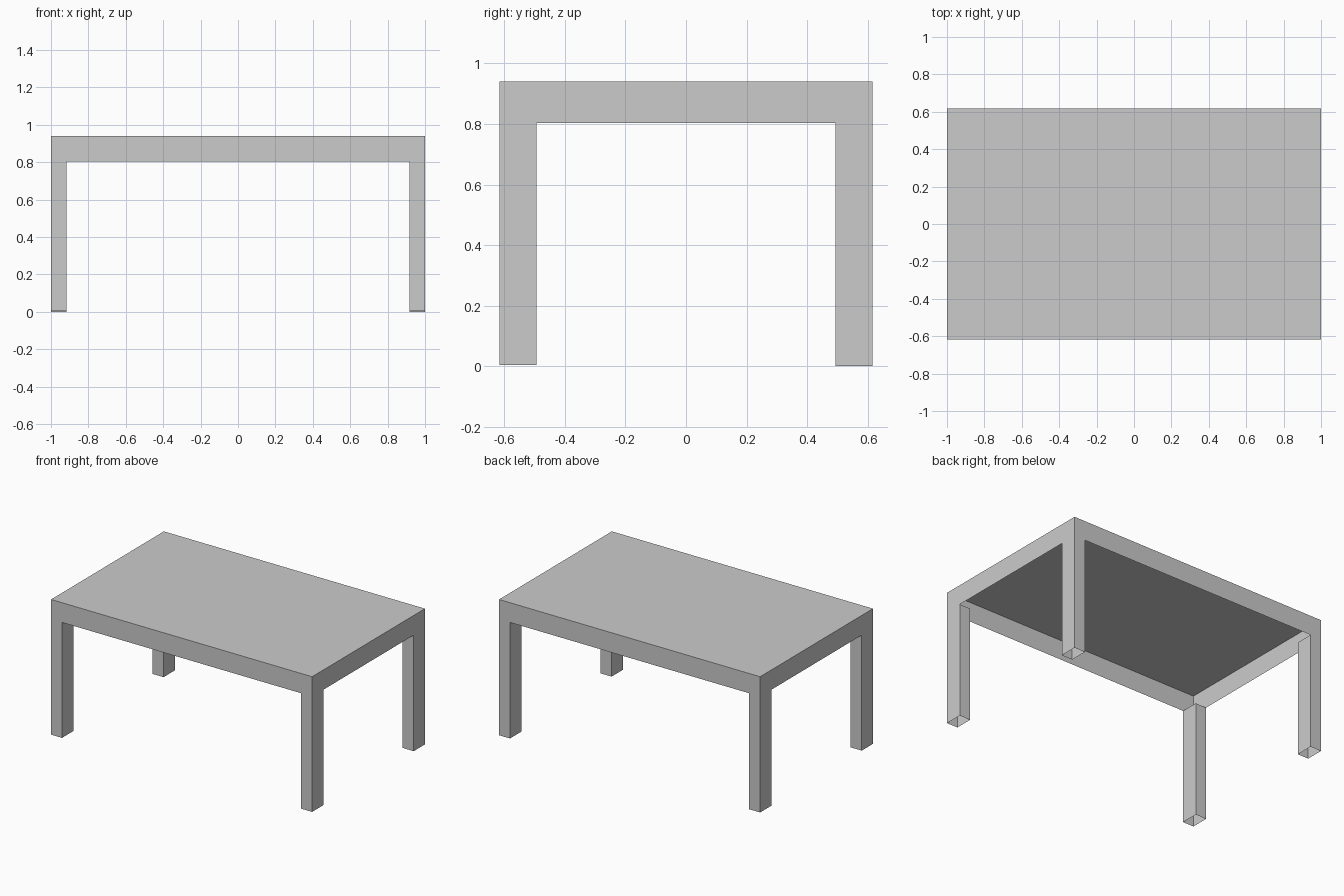
import bpy, bmesh
from mathutils import Vector

if "Cube" in bpy.data.objects:
    bpy.data.objects.remove(bpy.data.objects["Cube"])

HALF_X, HALF_Y = 1.0, 0.617
TOP_Z, APRON_Z = 0.94, 0.803
LEG_X, LEG_Y = 0.084, 0.123


def shell(name, lo, hi, open_top=False):
    """Thin-walled box, open underneath and optionally on top."""
    lo, hi = Vector(lo), Vector(hi)
    bm = bmesh.new()
    bmesh.ops.create_cube(bm, size=1)
    bm.normal_update()
    ends = [f for f in bm.faces
            if f.normal.z < -0.5 or (open_top and f.normal.z > 0.5)]
    bmesh.ops.delete(bm, geom=ends, context='FACES_ONLY')
    size, mid = hi - lo, (lo + hi) / 2
    for v in bm.verts:
        v.co = Vector(c * s + m for c, s, m in zip(v.co, size, mid))
    mesh = bpy.data.meshes.new(name)
    bm.to_mesh(mesh)
    bm.free()
    obj = bpy.data.objects.new(name, mesh)
    bpy.context.collection.objects.link(obj)
    return obj


# Tabletop with its apron, hollow from below
shell("tabletop", (-HALF_X, -HALF_Y, APRON_Z), (HALF_X, HALF_Y, TOP_Z))

# Four hollow legs flush with the corners; the front pair is a hair shorter
for side, sx in (("left", -1), ("right", 1)):
    for end, sy, foot in (("front", -1, 0.004), ("back", 1, 0.0)):
        xs = sorted((sx * HALF_X, sx * (HALF_X - LEG_X)))
        ys = sorted((sy * HALF_Y, sy * (HALF_Y - LEG_Y)))
        shell(f"{end}_{side}_leg", (xs[0], ys[0], foot),
              (xs[1], ys[1], APRON_Z), open_top=True)
